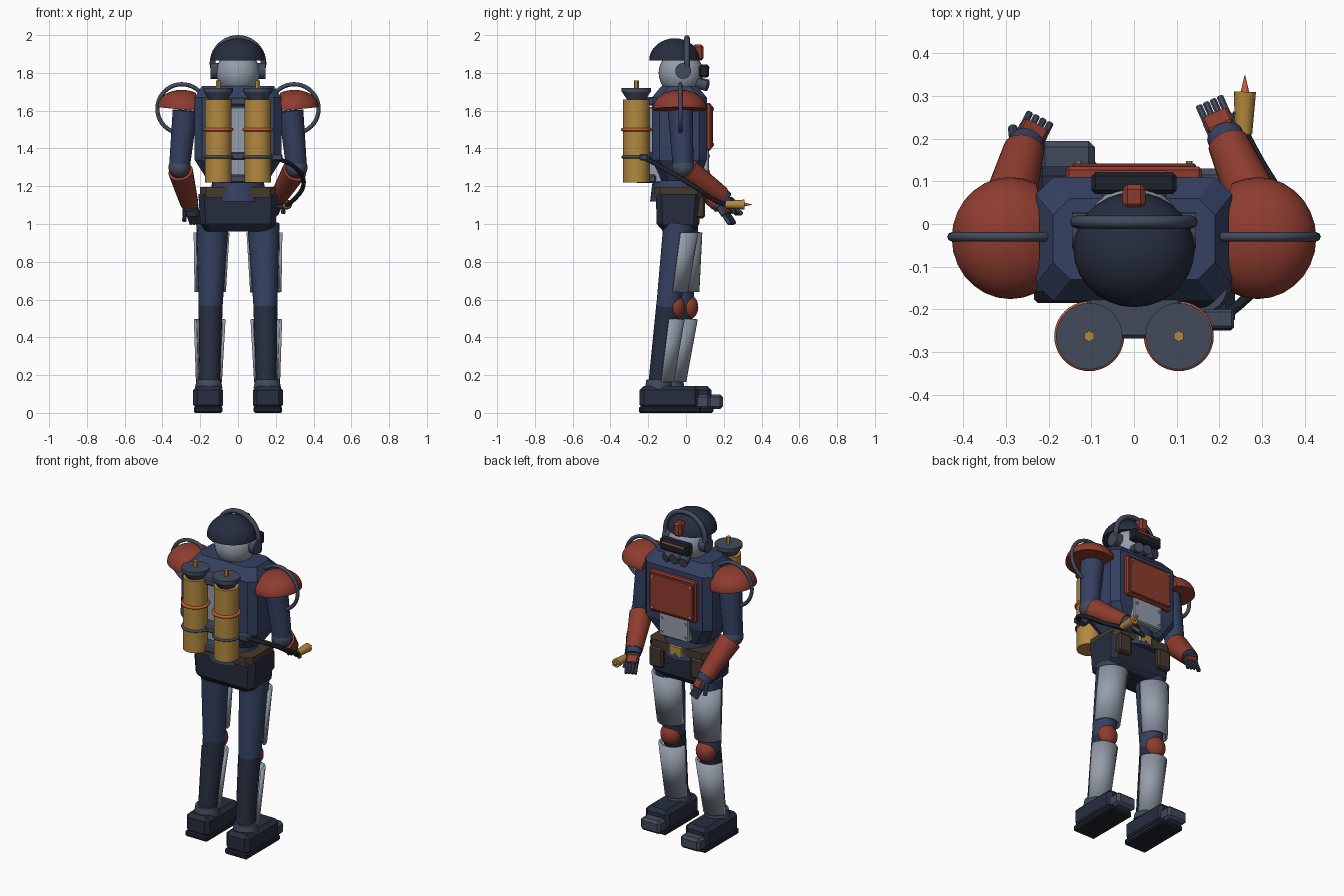
import bpy, bmesh, math
from mathutils import Vector, Matrix

if "Cube" in bpy.data.objects:
    bpy.data.objects.remove(bpy.data.objects["Cube"])

COL = dict(navy=(.035, .052, .12), dark=(.02, .026, .05), steel=(.055, .068, .105), plate=(.3, .34, .41),
           red=(.27, .045, .028), gold=(.45, .25, .05), brown=(.06, .04, .025), orange=(.6, .11, .04),
           black=(.012, .016, .024))
MAT = {}
for k, c in COL.items():
    MAT[k] = bpy.data.materials.new(k)
    MAT[k].diffuse_color = (*c, 1)


def finish(bm, name, mat, smooth=True):
    bmesh.ops.recalc_face_normals(bm, faces=bm.faces)
    me = bpy.data.meshes.new(name)
    bm.to_mesh(me)
    bm.free()
    me.materials.append(MAT[mat])
    ob = bpy.data.objects.new(name, me)
    bpy.context.collection.objects.link(ob)
    if smooth:
        bpy.ops.object.select_all(action='DESELECT')
        ob.select_set(True)
        bpy.context.view_layer.objects.active = ob
        bpy.ops.object.shade_smooth_by_angle(angle=math.radians(35))
    return ob


def box(name, mat, x, y, z, bev=.01, mtx=None):
    bm = bmesh.new()
    size = [b - a for a, b in (x, y, z)]
    mid = [(a + b) / 2 for a, b in (x, y, z)]
    bmesh.ops.create_cube(bm, size=1)
    bmesh.ops.transform(bm, matrix=Matrix.Translation(mid) @ Matrix.Diagonal((*size, 1)), verts=bm.verts)
    if bev:
        bmesh.ops.bevel(bm, geom=bm.edges[:], offset=bev, segments=1, affect='EDGES')
    if mtx:
        bmesh.ops.transform(bm, matrix=mtx, verts=bm.verts)
    return finish(bm, name, mat, False)


def rod(name, mat, a, b, r1, r2=None, n=24):
    a, b = Vector(a), Vector(b)
    bm = bmesh.new()
    bmesh.ops.create_cone(bm, cap_ends=True, segments=n, radius1=r1, radius2=r1 if r2 is None else r2, depth=(b - a).length)
    m = Matrix.Translation((a + b) / 2) @ (b - a).to_track_quat('Z', 'Y').to_matrix().to_4x4()
    bmesh.ops.transform(bm, matrix=m, verts=bm.verts)
    return finish(bm, name, mat)


def ball(name, mat, c, r, cuts=(), rot=None):
    """Ellipsoid; cuts are (point, normal) in local space, the normal side is removed."""
    bm = bmesh.new()
    bmesh.ops.create_uvsphere(bm, u_segments=28, v_segments=16, radius=1)
    bmesh.ops.transform(bm, matrix=Matrix.Diagonal((*r, 1)), verts=bm.verts)
    for co, no in cuts:
        g = bm.verts[:] + bm.edges[:] + bm.faces[:]
        cut = bmesh.ops.bisect_plane(bm, geom=g, plane_co=co, plane_no=no, clear_outer=True)['geom_cut']
        bmesh.ops.contextual_create(bm, geom=[e for e in cut if isinstance(e, bmesh.types.BMEdge)])
    m = Matrix.Translation(c) @ (rot or Matrix())
    bmesh.ops.transform(bm, matrix=m, verts=bm.verts)
    return finish(bm, name, mat)


def tube(name, mat, pts, r, cyclic=False):
    cu = bpy.data.curves.new(name, 'CURVE')
    cu.dimensions, cu.bevel_depth, cu.bevel_resolution, cu.use_fill_caps = '3D', r, 2, True
    cu.resolution_u = 6
    sp = cu.splines.new('NURBS' if not cyclic else 'POLY')
    sp.points.add(len(pts) - 1)
    for p, q in zip(sp.points, pts):
        p.co = (*q, 1)
    sp.use_endpoint_u, sp.use_cyclic_u, sp.order_u = True, cyclic, 3
    cu.materials.append(MAT[mat])
    ob = bpy.data.objects.new(name, cu)
    bpy.context.collection.objects.link(ob)


def ring(name, mat, c, R, r, axis='z', a0=0, a1=360):
    n = 40
    full = a1 - a0 == 360
    ang = [math.radians(a0 + (a1 - a0) * i / (n if full else n - 1)) for i in range(n)]
    u, v = Vector((1, 0, 0)), Vector((0, 1, 0) if axis == 'z' else (0, 0, 1))
    tube(name, mat, [Vector(c) + R * (math.cos(t) * u + math.sin(t) * v) for t in ang], r, full)


def loft(name, mat, rows, ch=.04):
    """Chamfered rectangles (z, half x, y0, y1) joined upwards."""
    bm = bmesh.new()
    loops = []
    for z, h, a, b in rows:
        p = [(-h + ch, a), (h - ch, a), (h, a + ch), (h, b - ch), (h - ch, b), (-h + ch, b), (-h, b - ch), (-h, a + ch)]
        loops.append([bm.verts.new((x, y, z)) for x, y in p])
    for l, m in zip(loops, loops[1:]):
        for i in range(8):
            bm.faces.new((l[i], l[(i + 1) % 8], m[(i + 1) % 8], m[i]))
    bm.faces.new(loops[0])
    bm.faces.new(loops[-1])
    return finish(bm, name, mat, False)


def shell(name, mat, a, b, r1, r2):
    """Half-round armour plate open to the rear."""
    bm = bmesh.new()
    rows = [[bm.verts.new((c[0] + r * math.cos(t), c[1] + r * math.sin(t), c[2]))
             for t in [math.pi * i / 16 for i in range(17)]] for c, r in ((a, r1), (b, r2))]
    for i in range(16):
        bm.faces.new((rows[0][i], rows[0][i + 1], rows[1][i + 1], rows[1][i]))
    ob = finish(bm, name, mat)
    so = ob.modifiers.new('thickness', 'SOLIDIFY')
    so.thickness, so.offset = .014, 0


# torso, waist, pelvis and belt
loft('torso', 'navy', [(1.23, .16, -.13, .07), (1.34, .23, -.18, .11), (1.67, .23, -.18, .11), (1.73, .19, -.13, .06)])
rod('waist', 'navy', (0, -.04, 1.12), (0, -.04, 1.28), .15, .13)
loft('pelvis', 'dark', [(.96, .17, -.12, .04), (1.0, .2, -.155, .07), (1.16, .21, -.16, .08)], .03)
loft('belt', 'brown', [(1.14, .2, -.168, .09), (1.195, .2, -.168, .09)], .03)
box('buckle', 'gold', (-.045, .045), (.08, .105), (1.135, 1.2), .006)
for s in (-1, 1):
    box('belt_pouch', 'brown', (s * .14 - .045, s * .14 + .045), (.04, .1), (1.03, 1.15))

# chest and back plates with bolts
box('chest_plate', 'red', (-.16, .16), (.1, .135), (1.39, 1.64), .008)
box('chest_plate_edge', 'red', (-.145, .145), (.13, .142), (1.405, 1.625), .004)
box('belly_plate', 'plate', (-.1, .1), (.06, .122), (1.25, 1.4), .006)
box('back_plate', 'plate', (-.1, .1), (-.2, -.12), (1.22, 1.62), .006)
for s in (-1, 1):
    for x, z, y in ((.13, 1.61, .14), (.13, 1.42, .14), (.08, 1.36, .12), (.08, 1.275, .12)):
        rod('bolt', 'plate', (s * x, y - .01, z), (s * x, y + .008, z), .008, n=10)

# head, helmet and mask
rod('neck', 'steel', (0, -.03, 1.68), (0, -.03, 1.76), .09)
ball('head', 'plate', (0, -.027, 1.8), (.115, .118, .12))
ball('helmet', 'dark', (0, -.06, 1.865), (.142, .135, .118), [((0, 0, 0), (0, 0, -1))])
ring('headband', 'steel', (0, .005, 1.85), .135, .015, 'y', -10, 190)
box('crest', 'red', (-.027, .027), (.035, .093), (1.865, 1.95), .012)
box('goggles', 'black', (-.1, .1), (.07, .122), (1.775, 1.845), .01)
box('goggle_trim', 'orange', (-.075, .075), (.11, .125), (1.822, 1.832), 0)
rod('breather', 'steel', (0, .07, 1.745), (0, .118, 1.735), .03)
for s in (-1, 1):
    rod('ear_cup', 'steel', (s * .1, -.015, 1.81), (s * .145, -.015, 1.81), .042)
    rod('mask_filter', 'steel', (s * .045, .06, 1.745), (s * .06, .115, 1.73), .028)

# shoulders and arms
for s, wrist, tip in ((1, (.22, .19, 1.15), (.178, .285, 1.05)), (-1, (-.258, .175, 1.11), (-.222, .245, 1.0))):
    sh, el = Vector((s * .28, -.03, 1.6)), Vector((s * .31, -.015, 1.3))
    wrist, tip = Vector(wrist), Vector(tip)
    tilt = Matrix.Rotation(-s * .1, 4, 'Y')
    ball('shoulder_pad', 'red', (s * .29, -.033, 1.61), (.138, .143, .1),
         [((0, 0, -.005), (0, 0, -1)), ((-s * .06, 0, 0), (-s, 0, 0))], tilt)
    ring('shoulder_hoop', 'steel', (s * .297, -.03, 1.61), .13, .011, 'y')
    rod('upper_arm', 'navy', el, sh, .055, .066)
    ball('elbow', 'steel', el, (.058, .06, .058))
    rod('forearm', 'red', el.lerp(wrist, .12), wrist, .066, .048)
    d = (tip - wrist).normalized()
    rod('cuff', 'navy', wrist - d * .02, wrist + d * .025, .043)
    q = d.to_track_quat('Z', 'Y')
    right = d.cross(Vector((0, 0, 1))).normalized()
    up = right.cross(d)
    m = Matrix((right, up, d)).transposed().to_4x4()
    m.translation = wrist
    L = (tip - wrist).length
    box('palm', 'steel', (-.036, .036), (-.018, .018), (0, L * .6), .008, m)
    box('hand_plate', 'red', (-.032, .032), (.014, .028), (L * .25, L * .6), .005, m)
    for i in range(4):
        x = -.027 + i * .018
        box('finger', 'steel', (x - .008, x + .008), (-.012, .012), (L * .55, L), .004, m)
    rod('thumb', 'steel', m @ Vector((s * .03, -.01, L * .2)), m @ Vector((s * .045, -.03, L * .7)), .012, n=10)

# legs: the -x leg stands a little further forward
for s, hip, knee, ank in ((1, -.035, -.095, -.145), (-1, -.02, -.025, -.08)):
    H, K, A = (s * .135, hip, 1.0), (s * .145, knee, .56), (s * .15, ank, .16)
    rod('thigh', 'navy', K, H, .063, .085)
    rod('shin', 'dark', A, K, .054, .064)
    ball('knee_joint', 'navy', K, (.062, .064, .07))
    ball('knee_pad', 'red', (K[0], K[1] + .038, K[2]), (.06, .052, .066))
    Hv, Kv, Av = Vector(H), Vector(K), Vector(A)
    out = Vector((s * .004, .012, 0))
    shell('thigh_plate', 'plate', Hv.lerp(Kv, .1) + out, Hv.lerp(Kv, .82) + out, .088, .076)
    shell('shin_plate', 'plate', Kv.lerp(Av, .16) + out, Kv.lerp(Av, .99) + out, .077, .062)
    # boot
    x, y = s * .158, ank - .105
    rod('ankle_cuff', 'steel', (s * .155, ank, .13), (s * .155, ank, .178), .073, .064)
    box('boot_sole', 'black', (x - .076, x + .076), (y, y + .33), (0, .035), .008)
    box('boot', 'dark', (x - .079, x + .079), (y + .005, y + .32), (.02, .142), .022)
    box('toe_cap', 'steel', (x - .066, x + .066), (y + .28, y + .38), (.02, .098), .015)

# twin tanks on the back
for s in (-1, 1):
    x, y = s * .105, -.263
    rod('tank', 'gold', (x, y, 1.22), (x, y, 1.66), .07, n=32)
    rod('tank_cap', 'steel', (x, y, 1.66), (x, y, 1.7), .05, .076, 32)
    rod('tank_cap_rim', 'steel', (x, y, 1.7), (x, y, 1.72), .078, n=32)
    rod('tank_valve', 'gold', (x, y, 1.72), (x, y, 1.76), .013, n=6)
    ring('tank_band', 'orange', (x, y, 1.5), .073, .009)
    ring('tank_clamp_ring', 'steel', (x, y, 1.355), .072, .008)
for z in (1.24, 1.36, 1.65):
    box('tank_bracket', 'steel', (-.11, .11), (-.268, -.16), (z - .022, z + .022), .008)

# torch and its feed hose
box('hose_fitting', 'steel', (.16, .235), (-.245, -.2), (1.335, 1.37), .006)
tube('feed_hose', 'black', [(.19, -.23, 1.352), (.27, -.18, 1.33), (.345, -.06, 1.26), (.35, .06, 1.19),
                            (.29, .15, 1.12), (.258, .215, 1.1)], .012)
rod('torch', 'gold', (.257, .21, 1.103), (.26, .31, 1.103), .02, .026, 16)
rod('torch_flame', 'orange', (.26, .305, 1.103), (.26, .348, 1.103), .011, .001, 12)
rod('torch_grip', 'steel', (.257, .23, 1.1), (.21, .235, 1.09), .014, n=10)

for m in bpy.data.materials:
    if m.users and not m.is_grease_pencil:
        m.use_nodes = True
        m.node_tree.nodes["Principled BSDF"].inputs["Base Color"].default_value = m.diffuse_color
